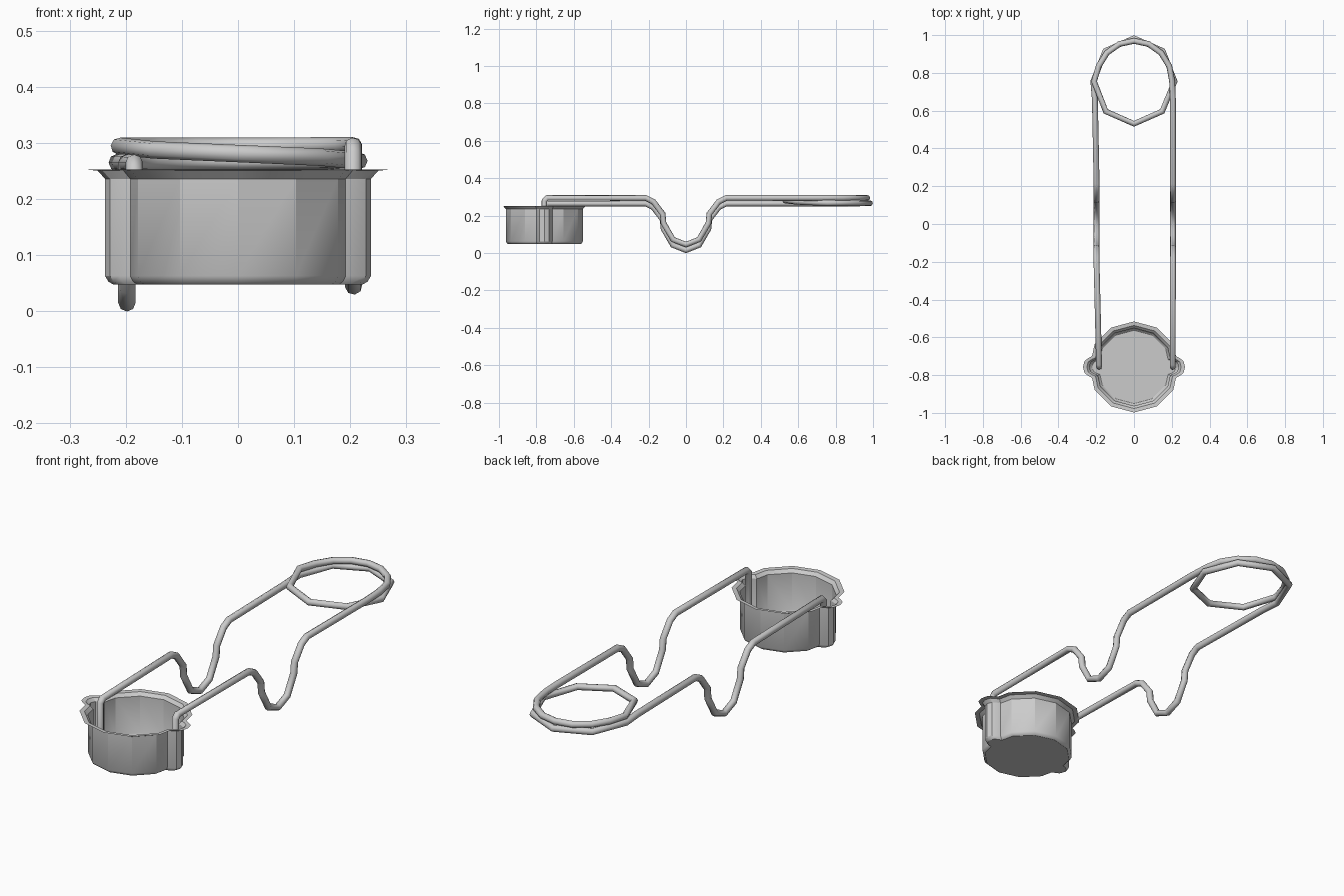
import bpy, bmesh, math

if "Cube" in bpy.data.objects:
    bpy.data.objects.remove(bpy.data.objects["Cube"])

CUP_Y = -0.757
RING_Y = 0.755


def finish(obj, angle):
    bpy.ops.object.select_all(action='DESELECT')
    obj.select_set(True)
    bpy.context.view_layer.objects.active = obj
    if obj.type == 'CURVE':
        bpy.ops.object.convert(target='MESH')
    bpy.ops.object.shade_smooth_by_angle(angle=math.radians(angle))


def outline(radius, lobe):
    # quarter outline: side lobe then 12-gon arc, mirrored into all quarters
    quarter = lobe + [(radius * math.cos(math.radians(a)), radius * math.sin(math.radians(a)))
                      for a in (30, 60, 90)]
    half = quarter + [(-x, y) for x, y in reversed(quarter[:-1])]
    return half + [(x, -y) for x, y in reversed(half[1:-1])]


# Cup: thin shell with two side grooves and a flat flared rim
body = outline(0.206, [(0.237, 0), (0.228, 0.025), (0.212, 0.035), (0.192, 0.042)])
rim = outline(0.241, [(0.270, 0), (0.262, 0.032), (0.240, 0.048), (0.222, 0.058)])
bm = bmesh.new()
rings = []
for z, flare, scale in [(0.048, 0, 0.94), (0.053, 0, 0.975), (0.063, 0, 1),
                        (0.236, 0, 1), (0.2505, 0.4, 1), (0.2525, 1, 1)]:
    rings.append([bm.verts.new(((a[0] + (b[0] - a[0]) * flare) * scale,
                                (a[1] + (b[1] - a[1]) * flare) * scale + CUP_Y, z))
                  for a, b in zip(body, rim)])
n = len(body)
for lo, hi in zip(rings, rings[1:]):
    for i in range(n):
        j = (i + 1) % n
        bm.faces.new((lo[i], lo[j], hi[j], hi[i]))
bm.faces.new(list(reversed(rings[0])))
mesh = bpy.data.meshes.new("cup")
bm.to_mesh(mesh)
bm.free()
cup = bpy.data.objects.new("cup", mesh)
bpy.context.collection.objects.link(cup)
finish(cup, 29)


# Wire handle: hooked end, dipped side, coil, dipped side, hooked end
def side(x_end, x_mid, x_ring, z):
    dip = [(-0.215, 0), (-0.175, -0.02), (-0.125, -0.085), (-0.12, -0.135), (-0.07, -0.222)]
    pts = [(x_end, CUP_Y, 0.065), (x_end, CUP_Y, z - 0.015), (x_end, CUP_Y + 0.015, z)]
    pts += [(x_mid, y, z + d) for y, d in dip]
    pts += [(x_mid, 0, z - 0.25)]
    pts += [(x_mid, -y, z + d) for y, d in reversed(dip)]
    return pts + [(x_ring, 0.66, z)]


def arc(start, end, steps, radius, z0, z1):
    pts = []
    for i in range(steps + 1):
        t = i / steps
        a = math.radians(start + (end - start) * t)
        r = radius
        pts.append((0.97 * r * math.cos(a), RING_Y + 1.03 * r * math.sin(a), z0 + (z1 - z0) * t))
    return pts


path = side(-0.185, -0.198, -0.207, 0.265)
path += arc(180, 0, 4, 0.222, 0.265, 0.268)
path += arc(0, -180, 4, 0.218, 0.268, 0.294)[1:]
path += arc(180, 0, 8, 0.208, 0.294, 0.295)[1:]
path += list(reversed(side(0.205, 0.206, 0.206, 0.295)))

curve = bpy.data.curves.new("wire_handle", 'CURVE')
curve.dimensions = '3D'
curve.bevel_depth = 0.0155
curve.bevel_resolution = 2
curve.use_fill_caps = True
spline = curve.splines.new('POLY')
spline.points.add(len(path) - 1)
for p, co in zip(spline.points, path):
    p.co = (*co, 1)
wire = bpy.data.objects.new("wire_handle", curve)
bpy.context.collection.objects.link(wire)
finish(wire, 50)
